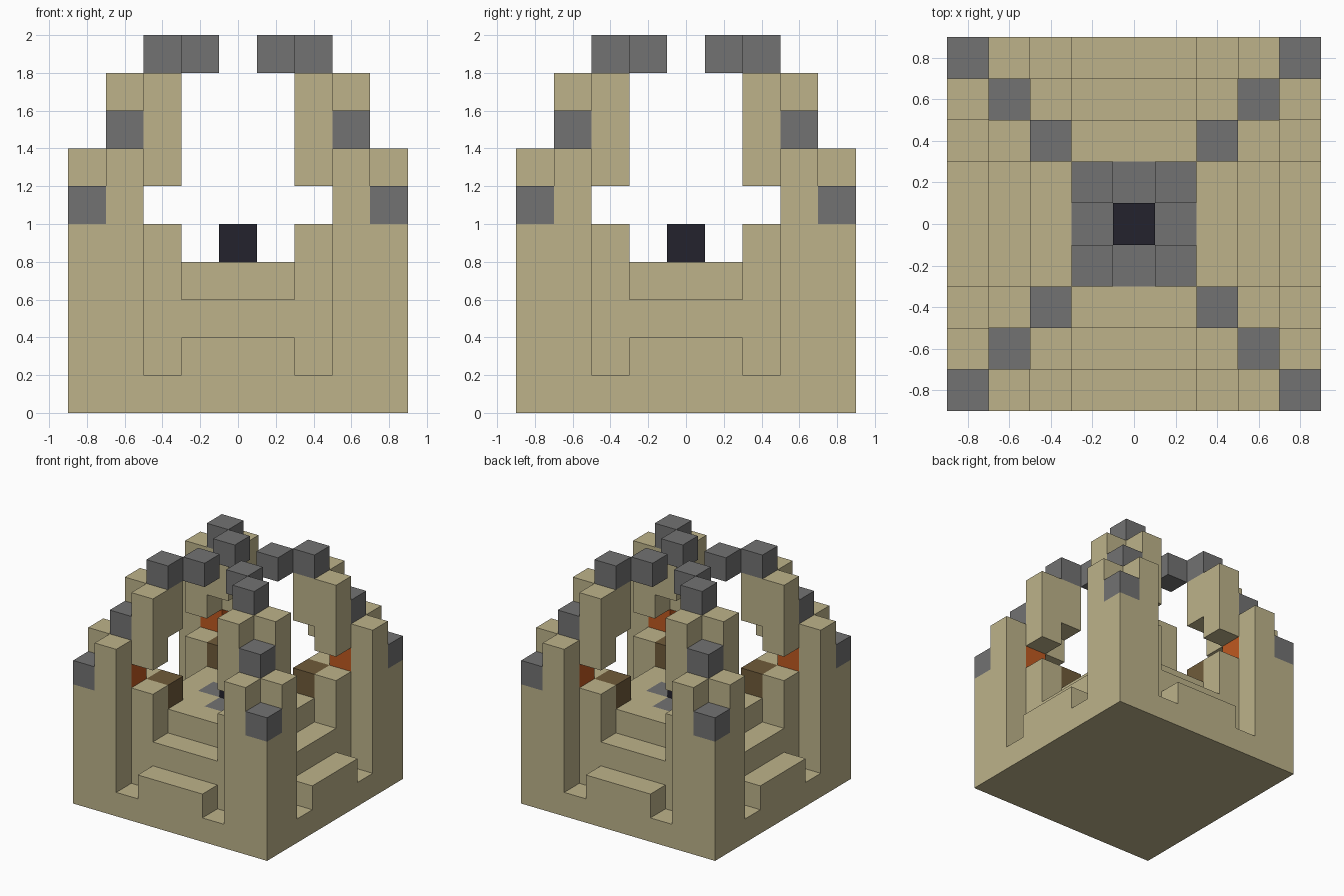
import bpy
import bmesh
from mathutils import Vector

if "Cube" in bpy.data.objects:
    bpy.data.objects.remove(bpy.data.objects["Cube"], do_unlink=True)

CELL = 0.2


def material(name, r, g, b):
    mat = bpy.data.materials.new(name)
    mat.use_nodes = True
    mat.diffuse_color = (r, g, b, 1)
    mat.node_tree.nodes["Principled BSDF"].inputs["Base Color"].default_value = (r, g, b, 1)
    return mat


sand = material("sandstone", 0.51, 0.45, 0.255)
stone = material("grey_stone", 0.17, 0.17, 0.17)
orange = material("orange_clay", 0.52, 0.1, 0.015)
brown = material("brown_wood", 0.16, 0.105, 0.042)
dark = material("dark_block", 0.017, 0.016, 0.027)

# Each block is (a range, b range, height range): a and b are distances in cells
# from the centre, and every block repeats in all four quarters and swapped.
PARTS = [
    ("base_slab", sand, [((0, 4), (0, 4), (0, 0))]),
    ("entrance_benches", sand, [((0, 1), (4, 4), (1, 1))]),
    ("stepped_core", sand, [((0, 3), (0, 3), (1, 2)), ((0, 2), (0, 2), (3, 3))]),
    ("corner_pillars", sand, [((4, 4), (4, 4), (1, 4)), ((3, 3), (3, 3), (3, 4))]),
    ("tall_pillars", sand, [((3, 3), (4, 4), (1, 6)), ((3, 3), (3, 3), (6, 6))]),
    ("short_pillars", sand, [((2, 2), (3, 3), (3, 4))]),
    ("hanging_arches", sand, [((2, 2), (3, 3), (6, 8)), ((2, 2), (2, 2), (7, 8))]),
    ("corner_caps", stone, [((4, 4), (4, 4), (5, 5))]),
    ("shoulder_caps", stone, [((3, 3), (3, 3), (7, 7))]),
    ("roof_blocks", stone, [((1, 2), (1, 2), (9, 9))]),
    ("floor_inlay", stone, [((0, 0), (1, 1), (3, 3))]),
    ("orange_blocks", orange, [((3, 3), (3, 3), (5, 5))]),
    ("brown_blocks", brown, [((2, 2), (2, 2), (4, 4))]),
    ("centre_block", dark, [((0, 0), (0, 0), (4, 4))]),
]


def within(value, limits):
    return limits[0] <= value <= limits[1]


def covers(block, x, y, z):
    a, b, h = block
    x, y = abs(x), abs(y)
    return within(z, h) and ((within(x, a) and within(y, b)) or
                             (within(x, b) and within(y, a)))


# Assign every cell to its part; later parts replace earlier ones
owner = {}
for name, mat, blocks in PARTS:
    for x in range(-4, 5):
        for y in range(-4, 5):
            for z in range(10):
                if any(covers(block, x, y, z) for block in blocks):
                    owner[x, y, z] = name

# Roof blocks only sit on the diagonals
for cell in [c for c in owner if owner[c] == "roof_blocks"]:
    if abs(cell[0]) != abs(cell[1]):
        del owner[cell]


def build(name, mat):
    """Make the outer shell of one part, leaving out faces between cells."""
    bm = bmesh.new()
    for cell in [c for c in owner if owner[c] == name]:
        centre = Vector(cell) + Vector((0, 0, 0.5))
        for axis in range(3):
            for side in (-1, 1):
                normal = Vector((0, 0, 0))
                normal[axis] = side
                neighbour = tuple(int(c + n) for c, n in zip(cell, normal))
                if neighbour in owner:
                    continue
                u = Vector((0, 0, 0))
                u[(axis + 1) % 3] = 0.5
                v = normal.cross(u)
                mid = centre + normal / 2
                corners = (mid - u - v, mid + u - v, mid + u + v, mid - u + v)
                bm.faces.new([bm.verts.new(p * CELL) for p in corners])
    bmesh.ops.remove_doubles(bm, verts=bm.verts[:], dist=0.001)
    mesh = bpy.data.meshes.new(name)
    bm.to_mesh(mesh)
    bm.free()
    mesh.materials.append(mat)
    bpy.context.collection.objects.link(bpy.data.objects.new(name, mesh))


for part_name, part_mat, _ in PARTS:
    build(part_name, part_mat)
